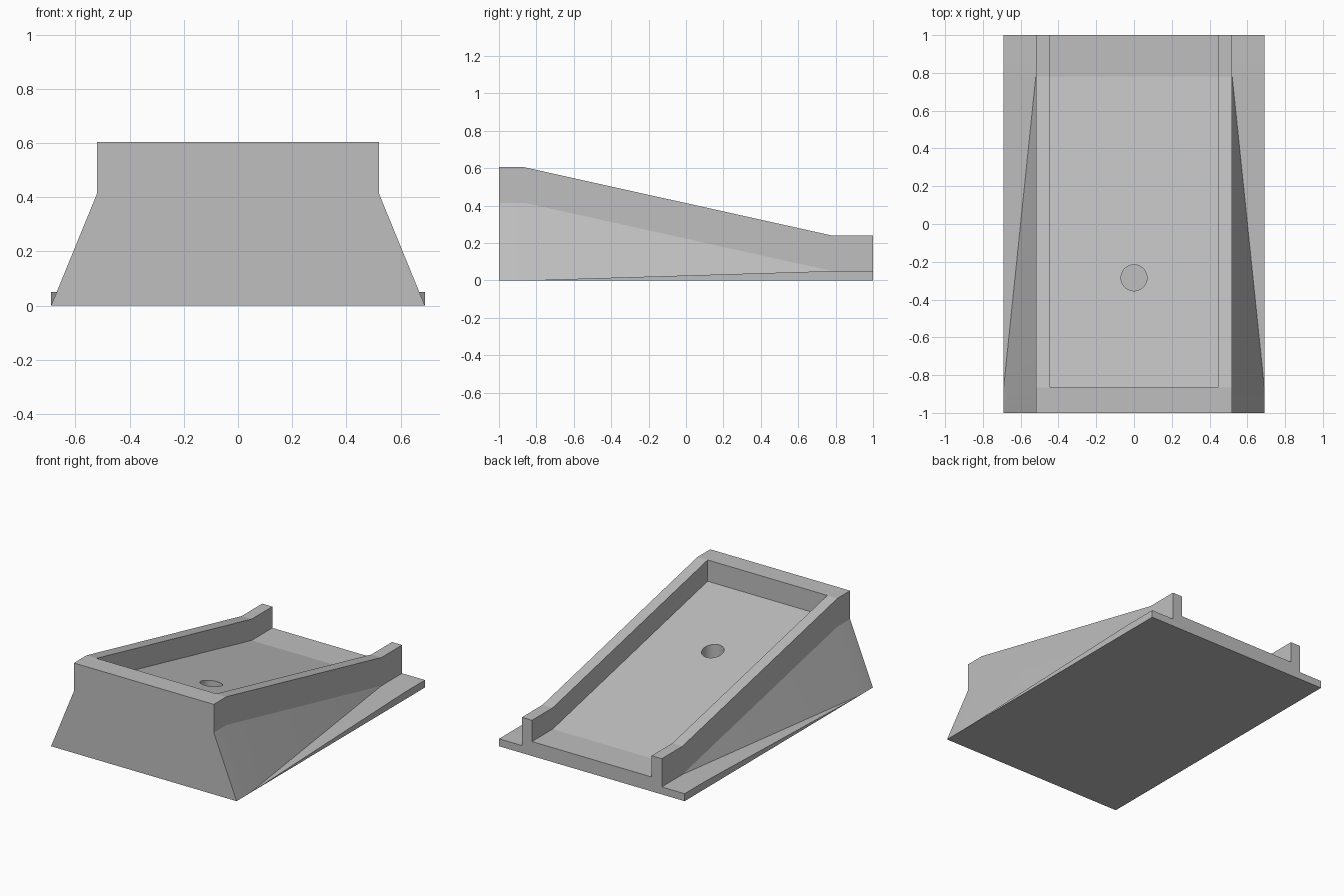
import bpy
import bmesh

cube = bpy.data.objects.get("Cube")
if cube:
    bpy.data.objects.remove(cube, do_unlink=True)

# One grey material
grey = bpy.data.materials.new("plain grey")
grey.use_nodes = True
colour = (0.52, 0.52, 0.52, 1)
grey.diffuse_color = colour
grey.node_tree.nodes["Principled BSDF"].inputs["Base Color"].default_value = colour

BASE, OUTER, INNER = 0.69, 0.52, 0.445      # half widths
HIGH, LOW = 0.605, 0.24                     # rim heights
DEPTH, SKIRT, FLANGE = 0.143, 0.19, 0.05    # drop from rim to floor, to skirt; flange thickness


def section(y, rim, flange, skirt_foot, floor):
    """Closed cross-section of the tray, right half mirrored to the left."""
    half = [(BASE, 0), (BASE, flange), (skirt_foot, flange), (OUTER, rim - SKIRT),
            (OUTER, rim), (INNER, rim), (INNER, floor)]
    ring = half + [(-x, z) for x, z in reversed(half)]
    return [(x, y, z) for x, z in ring]


# Sloping tray: solid front wall, recessed ramp, level open back
sections = [
    section(-1, HIGH, 0, BASE, HIGH),
    section(-0.865, HIGH, 0, BASE, HIGH),
    section(-0.865, HIGH, 0, BASE, HIGH - DEPTH),
    section(0.78, LOW, FLANGE, OUTER, LOW - DEPTH),
    section(1, LOW, FLANGE, OUTER, LOW - DEPTH),
]
bm = bmesh.new()
verts = {}


def add_face(points):
    """Add a face, sharing corners and skipping collapsed ones."""
    keys = list(dict.fromkeys(tuple(round(c, 4) for c in p) for p in points))
    if len(keys) > 2:
        for k in keys:
            if k not in verts:
                verts[k] = bm.verts.new(k)
        bm.faces.new([verts[k] for k in keys])


for a, b in zip(sections, sections[1:]):
    for i in range(len(a)):
        j = (i + 1) % len(a)
        add_face([a[i], a[j], b[j], b[i]])
add_face(sections[0])
add_face(sections[-1])
bmesh.ops.recalc_face_normals(bm, faces=bm.faces)
mesh = bpy.data.meshes.new("sloping_tray")
bm.to_mesh(mesh)
bm.free()
mesh.materials.append(grey)
tray = bpy.data.objects.new("sloping_tray", mesh)
bpy.context.collection.objects.link(tray)

# Round blind hole in the ramp floor
bpy.ops.mesh.primitive_cylinder_add(vertices=48, radius=0.069, depth=0.5,
                                    location=(0, -0.285, 0.35))
cutter = bpy.context.object
cutter.name = "hole_cutter"
cutter.hide_render = True
cutter.data.materials.append(grey)
cut = tray.modifiers.new("hole", 'BOOLEAN')
cut.operation = 'DIFFERENCE'
cut.solver = 'EXACT'
cut.object = cutter
bpy.context.view_layer.update()
graph = bpy.context.evaluated_depsgraph_get()
result = bpy.data.meshes.new_from_object(tray.evaluated_get(graph))
tray.modifiers.clear()
tray.data = result
bpy.data.objects.remove(cutter, do_unlink=True)

# Smooth the hole wall, keep all other edges crisp
bpy.ops.object.select_all(action='DESELECT')
tray.select_set(True)
bpy.context.view_layer.objects.active = tray
bpy.ops.object.shade_smooth_by_angle(angle=0.17)
